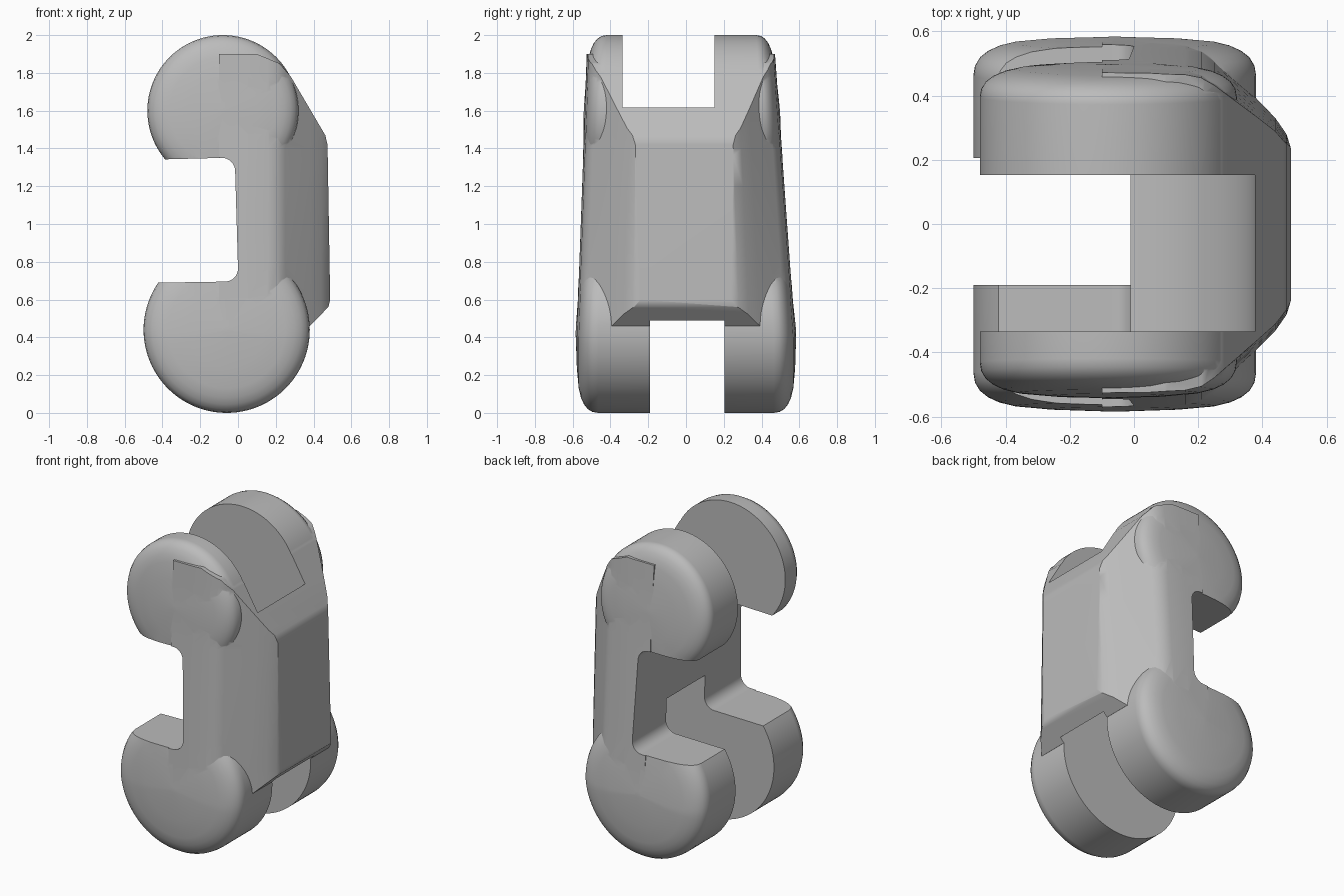
import bpy, bmesh, math

cube = bpy.data.objects.get("Cube")
if cube:
    bpy.data.objects.remove(cube)

grey = bpy.data.materials.new("plain grey")
grey.use_nodes = True
grey.diffuse_color = (0.5, 0.5, 0.5, 1)
grey.node_tree.nodes["Principled BSDF"].inputs["Base Color"].default_value = (0.5, 0.5, 0.5, 1)

LOWER, LOWER_R = (-0.06, 0.44), 0.44
UPPER, UPPER_R = (-0.08, 1.6), 0.4


def taper(y, z):
    """Sides lean inward with height, the back one more than the front."""
    t = max(0, (z - 0.4) / 1.6)
    return y * (1 - t * (0.2 if y > 0 else 0.1))


def loft(name, rings):
    """Closed solid through rings of equal point count."""
    bm = bmesh.new()
    loops = [[bm.verts.new(p) for p in ring] for ring in rings]
    n = len(loops[0])
    for a, b in zip(loops, loops[1:]):
        for i in range(n):
            j = (i + 1) % n
            bm.faces.new((a[i], a[j], b[j], b[i]))
    bm.faces.new(loops[0][::-1])
    bm.faces.new(loops[-1])
    bmesh.ops.recalc_face_normals(bm, faces=bm.faces)
    mesh = bpy.data.meshes.new(name)
    bm.to_mesh(mesh)
    bm.free()
    mesh.materials.append(grey)
    obj = bpy.data.objects.new(name, mesh)
    bpy.context.collection.objects.link(obj)
    return obj


def prism(name, outline, y0, y1):
    return loft(name, [[(x, y, z) for x, z in outline] for y in (y0, y1)])


def circle(centre, r, n=96):
    return [(centre[0] + r * math.cos(2 * math.pi * i / n),
             centre[1] + r * math.sin(2 * math.pi * i / n)) for i in range(n)]


def disc(name, centre, radius):
    """Wide drum with rounded rims and slightly domed ends."""
    section = [(0.02, 0.585), (0.2, 0.578), (0.31, 0.568), (0.36, 0.556),
               (0.395, 0.54), (0.42, 0.52), (0.435, 0.495), (0.44, 0.465)]
    half = [(r * radius / LOWER_R, y) for r, y in section]
    full = [(r, -y) for r, y in half] + half[::-1]
    return loft(name, [[(x, taper(y, z), z) for x, z in circle(centre, r)]
                       for r, y in full])


def combine(target, other, operation):
    mod = target.modifiers.new(operation.lower(), 'BOOLEAN')
    mod.operation = operation
    mod.solver = 'EXACT'
    mod.object = other
    bpy.context.view_layer.objects.active = target
    bpy.ops.object.modifier_apply(modifier=mod.name)
    bpy.data.objects.remove(other)


def arc(cx, cz, r, start, end, n=8):
    return [(cx + r * math.cos(math.radians(start + (end - start) * i / n)),
             cz + r * math.sin(math.radians(start + (end - start) * i / n)))
            for i in range(n + 1)]


# Spine: rounded plan lofted upward, trimmed to the side profile
half_plan = [(0.5, 0.15), (0.492, 0.23), (0.475, 0.285), (0.44, 0.335), (0.38, 0.395),
             (0.25, 0.525), (0.21, 0.556), (0.16, 0.57), (0.05, 0.578), (-0.1, 0.58)]
plan = half_plan + [(x, -y) for x, y in half_plan[::-1]]
levels = [0.4 + 0.2 * i for i in range(9)]
body = loft("link_body", [[(x, taper(y, z), z) for x, y in plan] for z in levels])
profile = [(-0.1, 0.46), (0.38, 0.46), (0.478, 0.56), (0.488, 0.6), (0.474, 1.42),
           (0.462, 1.47), (0.28, 1.78), (0.22, 1.85), (0.1, 1.9), (-0.1, 1.9)]
combine(body, prism("profile_cutter", profile, -1, 1), 'INTERSECT')

# Knuckles at both ends
combine(body, disc("lower_knuckle", LOWER, LOWER_R), 'UNION')
combine(body, disc("upper_knuckle", UPPER, UPPER_R), 'UNION')

# Side notch with filleted inner corners
notch = ([(-1, 0.68)] + arc(-0.07, 0.765, 0.07, -90, 0)
         + arc(-0.085, 1.28, 0.07, 0, 90) + [(-0.4, 1.342), (-1, 1.34)])
combine(body, prism("notch_cutter", notch, -1, 1), 'DIFFERENCE')

# Round clearance slots between the ears
combine(body, prism("lower_slot", circle(LOWER, 0.47), -0.19, 0.205), 'DIFFERENCE')
combine(body, prism("upper_slot", circle(UPPER, 0.457), -0.335, 0.152), 'DIFFERENCE')

# Smooth surfaces with crisp cut edges
bpy.ops.object.select_all(action='DESELECT')
body.select_set(True)
bpy.context.view_layer.objects.active = body
bpy.ops.object.shade_smooth_by_angle(angle=math.radians(32))
weighted = body.modifiers.new("weighted_normals", 'WEIGHTED_NORMAL')
weighted.keep_sharp = True
